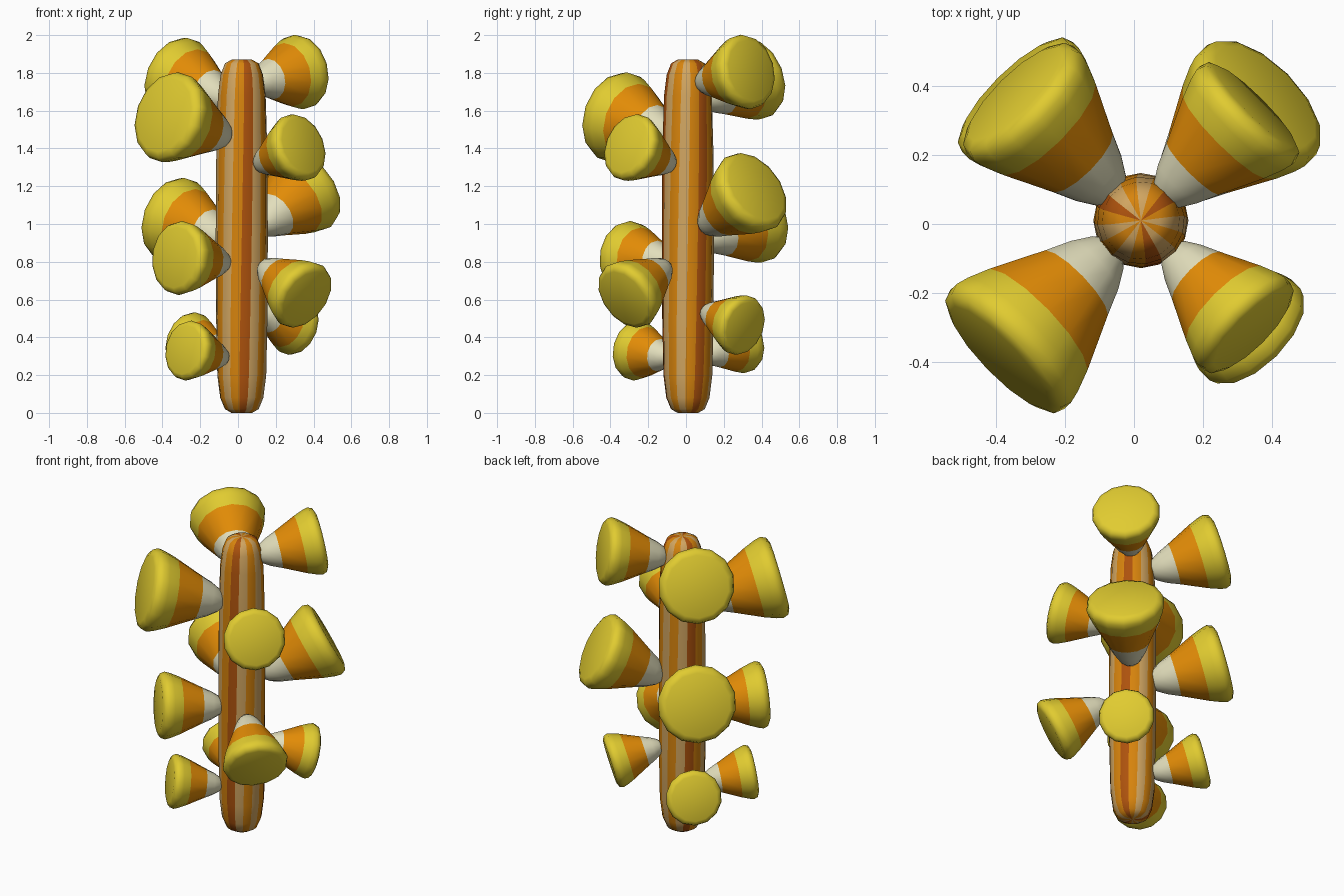
import bpy, bmesh, math
from mathutils import Vector, Matrix

if "Cube" in bpy.data.objects:
    bpy.data.objects.remove(bpy.data.objects["Cube"])


def material(name, rgb):
    m = bpy.data.materials.new(name)
    m.diffuse_color = (*rgb, 1)
    m.use_nodes = True
    m.node_tree.nodes["Principled BSDF"].inputs["Base Color"].default_value = m.diffuse_color
    return m


WHITE = material("cream white", (0.76, 0.73, 0.50))
ORANGE = material("candy orange", (0.76, 0.26, 0.002))
YELLOW = material("candy yellow", (0.75, 0.60, 0.03))
BARK_ORANGE = material("bark orange", (0.68, 0.23, 0.004))
BARK_BROWN = material("bark brown", (0.42, 0.085, 0.004))
BARK_TAN = material("bark tan", (0.64, 0.38, 0.12))


def lathe(name, profile, sides, mats, rule, matrix, twist=0.0, phase=0.0, angle=40):
    """Revolve (radius, z) rings around z; rule(ring, side) gives the material index."""
    bm = bmesh.new()
    height = profile[-1][1]
    rings = []
    for r, z in profile:
        a0 = phase + twist * (z / height - 0.5)
        rings.append([bm.verts.new((r * math.cos(a0 + math.tau * i / sides),
                                    r * math.sin(a0 + math.tau * i / sides), z))
                      for i in range(sides)])
    low = bm.verts.new((0, 0, profile[0][1]))
    high = bm.verts.new((0, 0, height))
    for i in range(sides):
        j = (i + 1) % sides
        bm.faces.new((low, rings[0][j], rings[0][i])).material_index = rule(0, i)
        for k in range(len(rings) - 1):
            a, b = rings[k], rings[k + 1]
            bm.faces.new((a[i], a[j], b[j], b[i])).material_index = rule(k, i)
        bm.faces.new((high, rings[-1][i], rings[-1][j])).material_index = rule(len(rings), i)
    me = bpy.data.meshes.new(name)
    bm.to_mesh(me)
    bm.free()
    ob = bpy.data.objects.new(name, me)
    bpy.context.collection.objects.link(ob)
    for m in mats:
        me.materials.append(m)
    ob.matrix_world = matrix
    bpy.ops.object.select_all(action='DESELECT')
    ob.select_set(True)
    bpy.context.view_layer.objects.active = ob
    bpy.ops.object.shade_smooth_by_angle(angle=math.radians(angle))
    return ob


# striped trunk with rounded ends (o orange, b brown, t tan, counter-clockwise from +x)
CX, CY = 0.02, 0.01
trunk_profile = [(0.055, 0.0), (0.09, 0.02), (0.115, 0.08), (0.13, 0.2), (0.136, 0.5),
                 (0.138, 0.95), (0.135, 1.4), (0.127, 1.68), (0.113, 1.79),
                 (0.09, 1.85), (0.055, 1.87)]
stripes = "obototbototobtot"
lathe("trunk", trunk_profile, 16, [BARK_ORANGE, BARK_BROWN, BARK_TAN],
      lambda k, i: "obt".index(stripes[i]),
      Matrix.Translation((CX, CY, 0)), twist=0.25, angle=60)

# candy cones: white tip, orange middle, yellow rounded base
cone_profile = [(0.14, 0.0), (0.27, 0.06), (0.41, 0.18), (0.545, 0.34),
                (0.855, 0.68), (0.96, 0.82), (1.0, 0.9), (0.95, 0.97), (0.82, 1.0)]


def cone(name, azimuth, rim_z, radius, tilt, reach):
    length = 1.95 * radius
    az, t = math.radians(azimuth), math.radians(tilt)
    d = Vector((math.cos(az) * math.cos(t), math.sin(az) * math.cos(t), math.sin(t)))
    tip = Vector((CX + reach * math.cos(az), CY + reach * math.sin(az),
                  rim_z - 0.9 * length * math.sin(t)))
    mat = Matrix.Translation(tip) @ d.to_track_quat('Z', 'Y').to_matrix().to_4x4()
    lathe(name, [(r * radius, z * length) for r, z in cone_profile], 14,
          [WHITE, ORANGE, YELLOW], lambda k, i: 0 if k < 3 else 1 if k < 4 else 2,
          mat, phase=math.pi / 14, angle=60)


# azimuth, then (rim height, radius, tilt, distance of tip) for each cone on that side
sides = {
    "front_left": (224, [(1.565, 0.245, 14, 0.108), (0.82, 0.197, 4, 0.108),
                         (0.33, 0.16, 8, 0.115)]),
    "front_right": (-45, [(1.405, 0.183, 17, 0.115), (0.625, 0.192, -28, 0.15)]),
    "back_left": (135, [(1.77, 0.225, 17, 0.10), (1.02, 0.232, 15, 0.10),
                        (0.372, 0.165, 14, 0.108)]),
    "back_right": (45, [(1.805, 0.2, 10, 0.085), (1.168, 0.23, 28, 0.115),
                        (0.465, 0.163, -15, 0.118)]),
}
for side, (azimuth, cones) in sides.items():
    for n, (z, r, t, reach) in enumerate(cones):
        cone(f"cone_{side}_{n + 1}", azimuth, z, r, t, reach)
